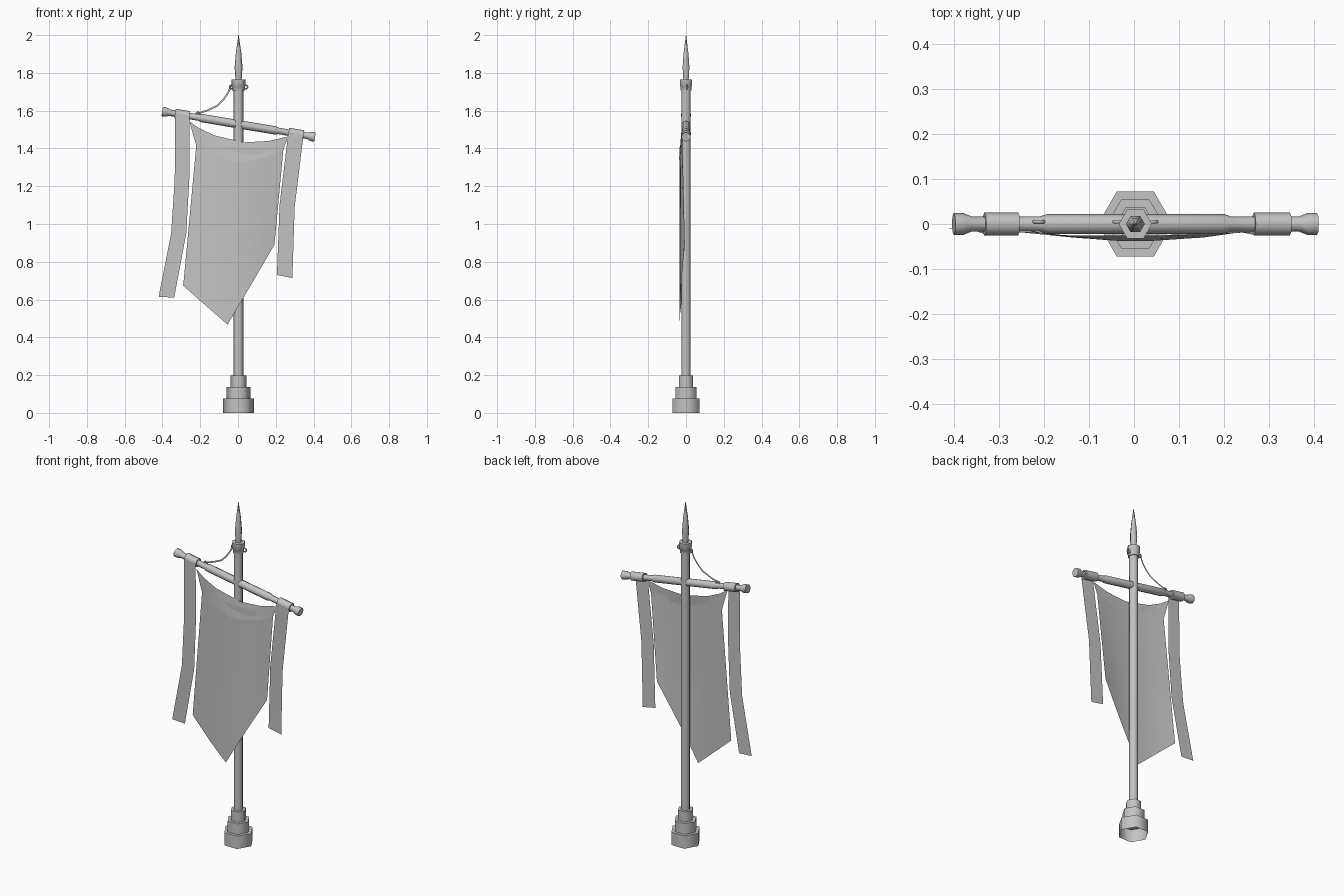
import bpy
import bmesh
from math import sin, cos, pi, radians
from mathutils import Matrix, Vector

cube = bpy.data.objects.get("Cube")
if cube:
    bpy.data.objects.remove(cube, do_unlink=True)

GREY = (0.55, 0.55, 0.55, 1)
mat = bpy.data.materials.new("plain grey")
mat.use_nodes = True
mat.diffuse_color = GREY
mat.node_tree.nodes["Principled BSDF"].inputs["Base Color"].default_value = GREY

POLE_X = 0.003
UPRIGHT = Matrix.Translation((POLE_X, 0, 0))
BAR = Matrix.Translation((POLE_X, 0, 1.528)) @ Matrix.Rotation(radians(99.5), 4, "Y")


def finish(name, bm, angle=65):
    mesh = bpy.data.meshes.new(name)
    bm.to_mesh(mesh)
    bm.free()
    mesh.materials.append(mat)
    obj = bpy.data.objects.new(name, mesh)
    bpy.context.collection.objects.link(obj)
    bpy.ops.object.select_all(action="DESELECT")
    obj.select_set(True)
    bpy.context.view_layer.objects.active = obj
    bpy.ops.object.shade_smooth_by_angle(angle=radians(angle))
    return obj


def lathe(name, profile, matrix, sides=6, cap_start=True, cap_end=True):
    """Turn (radius, distance) pairs around an axis."""
    bm = bmesh.new()
    rings = []
    for r, t in profile:
        turn = [2 * pi * i / sides for i in range(sides)]
        rings.append([bm.verts.new(matrix @ Vector((r * cos(a), r * sin(a), t))) for a in turn])
    for a, b in zip(rings, rings[1:]):
        for i in range(sides):
            j = (i + 1) % sides
            bm.faces.new((a[i], a[j], b[j], b[i]))
    if cap_start:
        bm.faces.new(rings[0][::-1])
    if cap_end:
        bm.faces.new(rings[-1])
    return finish(name, bm)


def sheet(name, rows):
    """Skin a grid of points, listed from top to bottom."""
    bm = bmesh.new()
    grid = [[bm.verts.new(p) for p in row] for row in rows]
    for a, b in zip(grid, grid[1:]):
        for i in range(len(a) - 1):
            bm.faces.new((a[i], b[i], b[i + 1], a[i + 1]))
    return finish(name, bm)


def eyelet(name, x, z, radius):
    """Small upright ring."""
    bm = bmesh.new()
    sides, tube = 10, 0.004
    rings = []
    for i in range(sides):
        a = 2 * pi * i / sides
        ring = []
        for k in range(6):
            b = 2 * pi * k / 6
            r = radius + tube * cos(b)
            ring.append(bm.verts.new((x + r * cos(a), 0.005 + tube * sin(b), z + r * sin(a))))
        rings.append(ring)
    for i in range(sides):
        a, b = rings[i], rings[(i + 1) % sides]
        for k in range(6):
            n = (k + 1) % 6
            bm.faces.new((a[k], b[k], b[n], a[n]))
    bmesh.ops.recalc_face_normals(bm, faces=bm.faces)
    return finish(name, bm)


# Stepped foot, open underneath, and the pole with its finial
lathe("stepped_base", [(0.083, 0), (0.083, 0.075), (0.063, 0.075), (0.063, 0.138),
                       (0.043, 0.138), (0.043, 0.197), (0.026, 0.197)],
      UPRIGHT, cap_start=False, cap_end=False)
lathe("pole", [(0.026, 0.13), (0.026, 1.72)], UPRIGHT)
lathe("collar", [(0.032, 1.705), (0.033, 1.725), (0.037, 1.73), (0.037, 1.765)], UPRIGHT)
lathe("spike", [(0.016, 1.76), (0.021, 1.83), (0.014, 1.91), (0.001, 2.0)], UPRIGHT)

# Tilted crossbar with flared ends
half = [(0.022, 0.2), (0.017, 0.215), (0.017, 0.37), (0.025, 0.39), (0.025, 0.41)]
lathe("crossbar", [(r, -t) for r, t in reversed(half)] + half, BAR, sides=8)

# Streamers looped round the bar: (left x, left z, right x, right z, y)
streamers = {
    "right_streamer": ((-0.333, -0.258),
                       [(-0.333, 1.58, -0.258, 1.57, -0.024), (-0.335, 1.236, -0.258, 1.236, -0.022),
                        (-0.354, 0.95, -0.274, 0.95, -0.015), (-0.42, 0.615, -0.338, 0.61, -0.01)]),
    "left_streamer": ((0.267, 0.347),
                      [(0.267, 1.49, 0.347, 1.475, -0.024), (0.22, 1.1, 0.30, 1.09, -0.015),
                       (0.206, 0.73, 0.288, 0.714, -0.01)]),
}
for name, (span, path) in streamers.items():
    sheet(name, [[(a, y, za), (b, y, zb)] for a, za, b, zb, y in path])
    lathe(name + "_loop", [(0.026, (x - POLE_X) / 0.986) for x in span], BAR, sides=8)

# Banner cloth: straight top, pointed hem, bowed forward
COLUMNS = 8
top_left, top_right = Vector((-0.221, 0, 1.416)), Vector((0.24, 0, 1.395))
hem_left, hem_tip, hem_right = Vector((-0.29, 0, 0.673)), Vector((-0.055, 0, 0.467)), Vector((0.193, 0, 0.89))
rows = []
for level in range(5):
    v = level / 4
    row = []
    for i in range(COLUMNS + 1):
        u = i / COLUMNS
        if u < 0.5:
            hem = hem_left.lerp(hem_tip, 2 * u)
        else:
            hem = hem_tip.lerp(hem_right, 2 * u - 1)
        p = top_left.lerp(top_right, u).lerp(hem, v)
        edge = 0.018 - 0.012 * v
        p.y = -edge - (0.034 - edge) * sin(pi * u)
        row.append(p)
    rows.append(row)
sheet("banner", rows)

# Sagging band in front of the banner's top, hung from the bar
upper = [(-0.258, 1.544), (-0.205, 1.507), (-0.125, 1.469), (0.033, 1.432), (0.166, 1.44), (0.267, 1.464)]
lower = [(-0.221, 1.416), (-0.136, 1.366), (-0.03, 1.332), (0.033, 1.332), (0.155, 1.353), (0.24, 1.395)]
bow = [0, 0.6, 1, 1, 0.6, 0]
sheet("banner_band", [[(x, -0.018 - 0.008 * b, z) for (x, z), b in zip(upper, bow)],
                      [(x, -0.018 - 0.02 * b, z) for (x, z), b in zip(lower, bow)]])

# Flat cord from the collar to the bar, with its eyelets
cord = [(-0.035, 1.735), (-0.055, 1.69), (-0.08, 1.655), (-0.11, 1.625), (-0.165, 1.6), (-0.215, 1.585)]
rows = []
for i, (x, z) in enumerate(cord):
    before, after = cord[max(i - 1, 0)], cord[min(i + 1, len(cord) - 1)]
    side = Vector((before[1] - after[1], 0, after[0] - before[0])).normalized() * 0.0045
    p = Vector((x, 0.005, z))
    rows.append([p - side, p + side])
sheet("cord", rows)
eyelet("right_collar_eyelet", POLE_X - 0.038, 1.725, 0.01)
eyelet("left_collar_eyelet", POLE_X + 0.038, 1.725, 0.01)
eyelet("bar_eyelet", -0.212, 1.58, 0.011)
